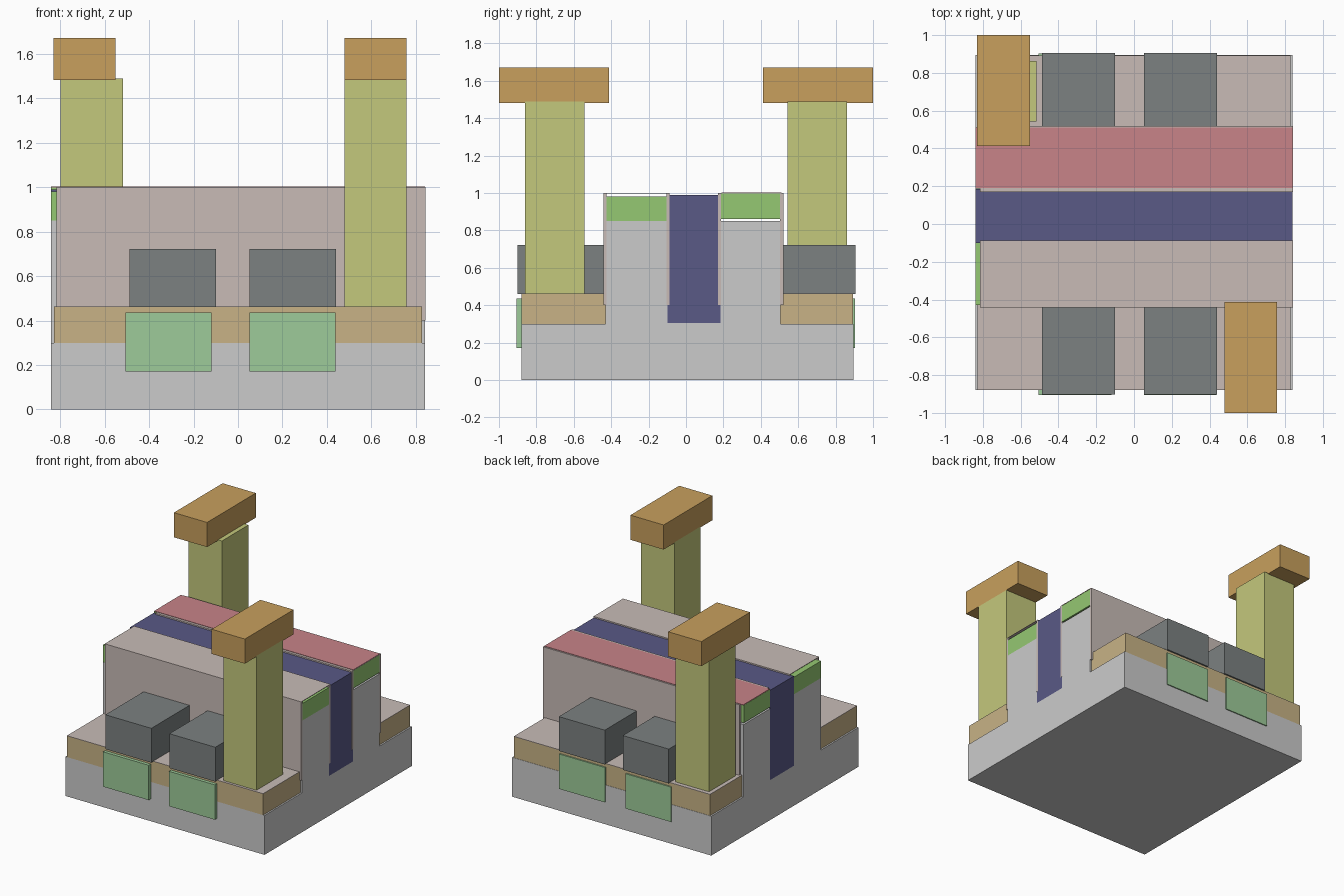
import bpy, bmesh

if "Cube" in bpy.data.objects:
    bpy.data.objects.remove(bpy.data.objects["Cube"])


def mat(name, r, g, b):
    m = bpy.data.materials.new(name)
    m.diffuse_color = (r, g, b, 1)
    m.use_nodes = True
    m.node_tree.nodes["Principled BSDF"].inputs["Base Color"].default_value = m.diffuse_color
    return m


SHELL = mat("pale", .58, .50, .47)
TAN = mat("tan", .58, .45, .24)
OLIVE = mat("olive", .55, .58, .20)
OCHRE = mat("ochre", .58, .35, .11)
SLATE = mat("slate", .20, .22, .22)
MINT = mat("mint", .34, .60, .32)
LIME = mat("lime", .30, .58, .17)
NAVY = mat("navy", .10, .10, .24)
ROSE = mat("rose", .58, .23, .25)


def finish(name, bm, material):
    bmesh.ops.recalc_face_normals(bm, faces=bm.faces)
    me = bpy.data.meshes.new(name)
    bm.to_mesh(me)
    bm.free()
    ob = bpy.data.objects.new(name, me)
    bpy.context.collection.objects.link(ob)
    if material:
        me.materials.append(material)
    return ob


def extrude_x(name, pts, x0, x1, material=None):
    """Extrude a (y, z) profile from x0 to x1."""
    bm = bmesh.new()
    face = bm.faces.new([bm.verts.new((x0, y, z)) for y, z in pts])
    out = bmesh.ops.extrude_face_region(bm, geom=[face])
    verts = [v for v in out["geom"] if isinstance(v, bmesh.types.BMVert)]
    bmesh.ops.translate(bm, verts=verts, vec=(x1 - x0, 0, 0))
    return finish(name, bm, material)


def box(name, x, y, z, material=None):
    return extrude_x(name, [(y[0], z[0]), (y[1], z[0]), (y[1], z[1]), (y[0], z[1])],
                     x[0], x[1], material)


# Main body: wide base with two long walls and a slot between them
extrude_x("body", [(-.88, 0), (.895, 0), (.895, .30), (.505, .30), (.505, .85),
                   (.185, .85), (.185, .305), (-.10, .305), (-.10, .85),
                   (-.43, .85), (-.43, .30), (-.88, .30)], -.84, .84)

# Core filling the slot
box("slot_core", (-.84, .84), (-.10, .185), (.305, .99), NAVY)

# Long bars lying on the walls
box("front_wall_bar", (-.84, .84), (-.428, -.10), (.85, .98), LIME)
box("back_wall_bar", (-.84, .84), (.187, .503), (.862, .997), LIME)


# Thin covers over each wall, open at the ends
def cover(name, y0, y1):
    t, top, low = .017, 1.0, .40
    extrude_x(name, [(y0, low), (y0 + t, low), (y0 + t, top - .003),
                     (y1 - t, top - .003), (y1 - t, low), (y1, low),
                     (y1, top), (y0, top)], -.815, .842, SHELL)


cover("front_wall_cover", -.442, -.087)
cover("back_wall_cover", .17, .52)
box("roof_strip", (-.84, .84), (.19, .51), (.998, 1.003), ROSE)

# Side decks with their boxes and panels
for side, deck_y, box_y, panel_y in (
        ("front", (-.88, -.43), (-.902, -.44), (-.905, -.875)),
        ("back", (.505, .893), (.52, .905), (.885, .903))):
    box(side + "_deck", (-.828, .828), deck_y, (.30, .46), TAN)
    box(side + "_deck_top", (-.828, .828), deck_y, (.459, .463), SHELL)
    for i, (bx, px) in enumerate((((-.488, -.10), (-.505, -.12)),
                                  ((.052, .44), (.052, .438)))):
        box(f"{side}_box_{i + 1}", bx, box_y, (.46, .722), SLATE)
        box(f"{side}_panel_{i + 1}", px, panel_y, (.17, .436), MINT)

# Two towers with overhanging caps on opposite corners
box("front_tower", (.478, .758), (-.86, -.543), (.46, 1.488), OLIVE)
box("front_tower_cap", (.478, .758), (-1.0, -.413), (1.482, 1.67), OCHRE)
box("back_tower", (-.798, -.516), (.543, .862), (.46, 1.488), OLIVE)
box("back_tower_cap", (-.83, -.55), (.413, 1.0), (1.482, 1.67), OCHRE)
